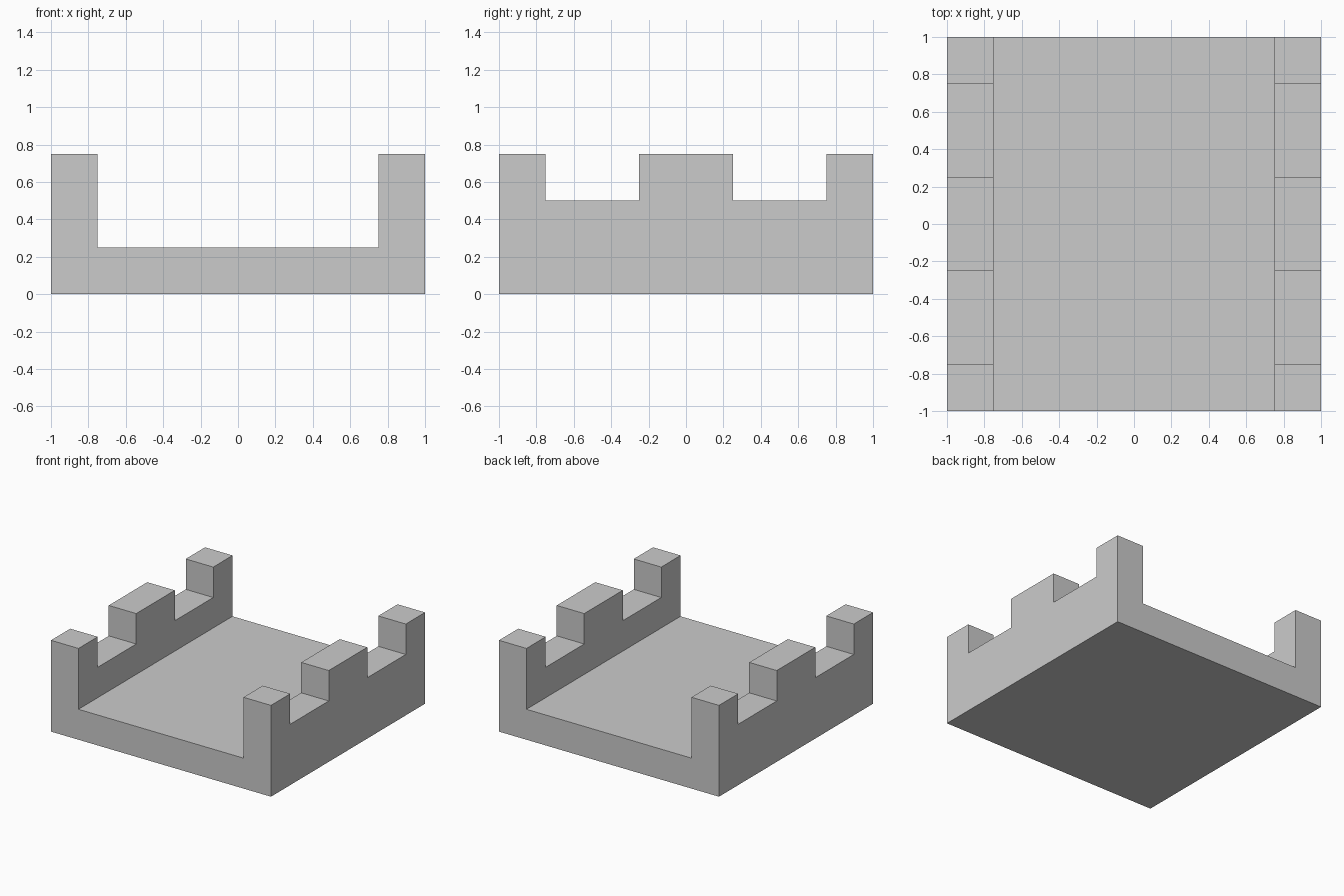
import bpy, bmesh
from mathutils import Vector

if "Cube" in bpy.data.objects:
    bpy.data.objects.remove(bpy.data.objects["Cube"])

bm = bmesh.new()


def extrude(faces, offset):
    geom = bmesh.ops.extrude_face_region(bm, geom=faces)["geom"]
    verts = [g for g in geom if isinstance(g, bmesh.types.BMVert)]
    bmesh.ops.translate(bm, verts=verts, vec=Vector(offset))


# Channel section: floor with a low wall along each side
half = [(1, 0), (1, 0.5), (0.75, 0.5), (0.75, 0.25)]
section = half + [(-x, z) for x, z in reversed(half)]
face = bm.faces.new([bm.verts.new((x, -1, z)) for x, z in section])
extrude([face], (0, 2, 0))
bmesh.ops.recalc_face_normals(bm, faces=bm.faces[:])

# Divide the walls where the battlements start and end
for y in (-0.75, -0.25, 0.25, 0.75):
    bmesh.ops.bisect_plane(bm, geom=bm.verts[:] + bm.edges[:] + bm.faces[:],
                           plane_co=(0, y, 0), plane_no=(0, 1, 0))

# Raise the end and middle battlements
raised = []
for f in bm.faces:
    c = f.calc_center_median()
    if abs(c.z - 0.5) < 1e-4 and f.normal.z > 0.9 and (abs(c.y) < 0.25 or abs(c.y) > 0.75):
        raised.append(f)
extrude(raised, (0, 0, 0.25))

# Merge coplanar pieces into clean flat faces
bmesh.ops.dissolve_limit(bm, angle_limit=0.01, verts=bm.verts[:], edges=bm.edges[:])
bmesh.ops.recalc_face_normals(bm, faces=bm.faces[:])

mesh = bpy.data.meshes.new("battlement_walkway")
bm.to_mesh(mesh)
bm.free()
bpy.context.collection.objects.link(bpy.data.objects.new("battlement_walkway", mesh))
